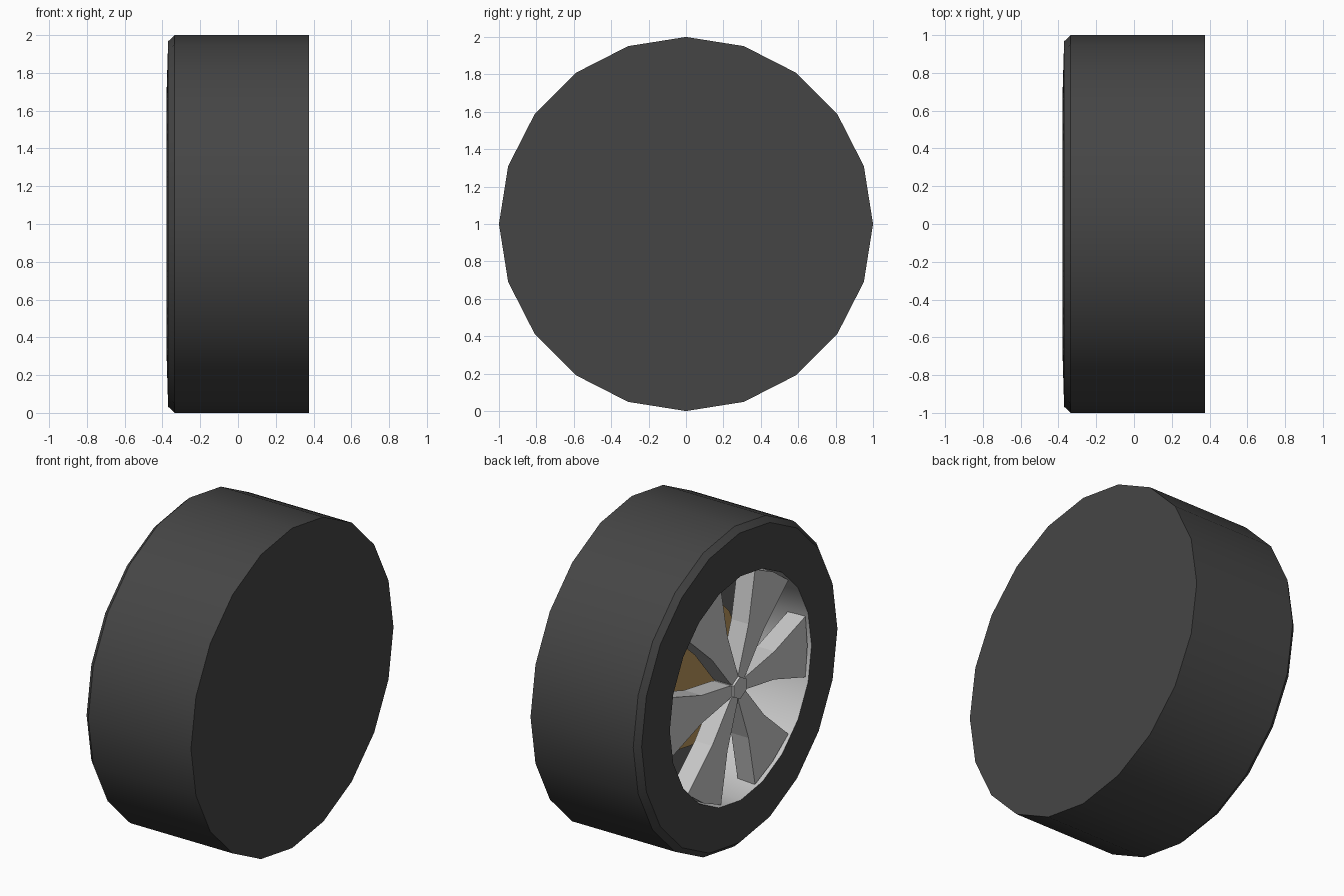
import bpy, bmesh, math

if "Cube" in bpy.data.objects:
    bpy.data.objects.remove(bpy.data.objects["Cube"])


def material(name, rgb):
    m = bpy.data.materials.new(name)
    m.diffuse_color = (*rgb, 1)
    m.use_nodes = True
    m.node_tree.nodes["Principled BSDF"].inputs["Base Color"].default_value = m.diffuse_color
    return m


rubber = material("dark rubber", (0.06, 0.06, 0.06))
silver = material("silver metal", (0.57, 0.57, 0.57))
backing = material("dark backing", (0.13, 0.13, 0.13))
bronze = material("bronze disc", (0.5, 0.31, 0.11))


def polar(x, r, a):
    # point around the wheel axis (along x, one unit above the ground)
    return (x, -r * math.sin(a), 1 + r * math.cos(a))


def finish(bm, name, mat, smooth=True):
    me = bpy.data.meshes.new(name)
    bm.to_mesh(me)
    bm.free()
    ob = bpy.data.objects.new(name, me)
    bpy.context.collection.objects.link(ob)
    me.materials.append(mat)
    if smooth:
        bpy.ops.object.select_all(action='DESELECT')
        ob.select_set(True)
        bpy.context.view_layer.objects.active = ob
        bpy.ops.object.shade_smooth_by_angle(angle=math.radians(25))
    return ob


def lathe(name, mat, profile, n=20, cap_right=False, cap_left=False, smooth=True):
    # profile points are (x, radius); faces look to the left of travel
    bm = bmesh.new()
    rings = [[bm.verts.new(polar(x, r, 2 * math.pi * j / n)) for j in range(n)]
             for x, r in profile]
    for p, q in zip(rings, rings[1:]):
        for j in range(n):
            k = (j + 1) % n
            bm.faces.new((p[j], q[j], q[k], p[k]))
    if cap_right:
        bm.faces.new(rings[0])
    if cap_left:
        bm.faces.new(rings[-1][::-1])
    return finish(bm, name, mat, smooth)


# tyre with closed inner side and bevelled outer shoulder
lathe("tyre", rubber, [(0.375, 1), (-0.335, 1), (-0.37, 0.967), (-0.378, 0.70)],
      cap_right=True)

# rim barrel and the wall behind it
lathe("rim_barrel", silver, [(-0.378, 0.70), (0.05, 0.67)])
lathe("rim_back_wall", backing, [(0.05, 0.67)], cap_left=True, smooth=False)

# brake disc inside the rim
lathe("brake_disc", bronze, [(0.045, 0.44), (-0.05, 0.44)], cap_right=True, cap_left=True)

# six flared spokes
outline = [(0.05, 0.03), (0.09, 0.042), (0.36, 0.088), (0.665, 0.19), (0.685, 0.0)]
outline += [(u, -w) for u, w in reversed(outline[:-1])]
for i in range(6):
    a = math.radians(30 + 60 * i)
    bm = bmesh.new()
    layers = [[bm.verts.new(polar(x, math.hypot(u, w), a + math.atan2(w, u)))
               for u, w in outline] for x in (-0.36, -0.24)]
    for layer in layers:
        bm.faces.new(layer)
    m = len(outline)
    for j in range(m):
        k = (j + 1) % m
        bm.faces.new((layers[0][j], layers[0][k], layers[1][k], layers[1][j]))
    bmesh.ops.recalc_face_normals(bm, faces=bm.faces)
    finish(bm, f"spoke_{i + 1}", silver, smooth=False)

# hexagonal centre hub
lathe("centre_hub", silver, [(-0.24, 0.07), (-0.375, 0.07)], n=6,
      cap_right=True, cap_left=True, smooth=False)
